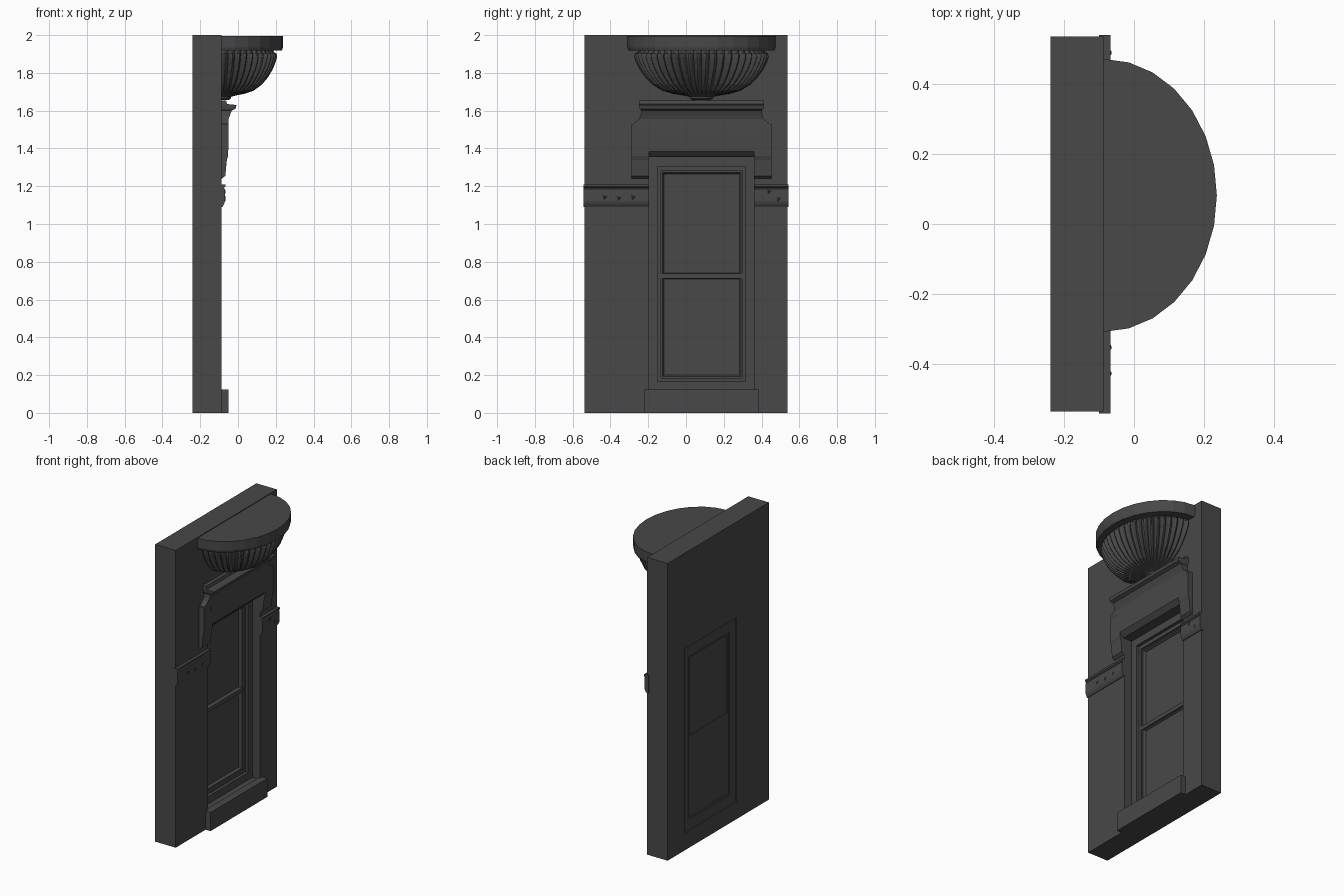
import bpy, bmesh, math

if "Cube" in bpy.data.objects:
    bpy.data.objects.remove(bpy.data.objects["Cube"])

CY = 0.082          # centre line of the window and balcony
BACK, FACE = -0.24, -0.087

# Dark grey stone
stone = bpy.data.materials.new("dark_stone")
stone.diffuse_color = (0.065, 0.065, 0.065, 1)
stone.use_nodes = True
stone.node_tree.nodes["Principled BSDF"].inputs["Base Color"].default_value = stone.diffuse_color


def finish(name, bm):
    bmesh.ops.remove_doubles(bm, verts=bm.verts, dist=1e-5)
    bmesh.ops.recalc_face_normals(bm, faces=bm.faces)
    me = bpy.data.meshes.new(name)
    bm.to_mesh(me)
    bm.free()
    me.materials.append(stone)
    ob = bpy.data.objects.new(name, me)
    bpy.context.collection.objects.link(ob)
    return ob


def loft(name, loops, caps=True, closed=False):
    """Skin a list of equal-length closed loops."""
    bm = bmesh.new()
    rings = [[bm.verts.new(p) for p in lp] for lp in loops]
    n = len(rings[0])
    pairs = list(zip(rings, rings[1:]))
    if closed:
        pairs.append((rings[-1], rings[0]))
    for a, b in pairs:
        for i in range(n):
            j = (i + 1) % n
            bm.faces.new((a[i], a[j], b[j], b[i]))
    if caps and not closed:
        bm.faces.new(rings[0])
        bm.faces.new(rings[-1])
    return finish(name, bm)


def upright(x, y0, y1, z0, z1):
    return [(x, y0, z0), (x, y1, z0), (x, y1, z1), (x, y0, z1)]


def flat(z, y0, y1, front, back=-0.1):
    return [(back, y0, z), (front, y0, z), (front, y1, z), (back, y1, z)]


def box(name, x0, x1, y0, y1, z0, z1):
    return loft(name, [upright(x0, y0, y1, z0, z1), upright(x1, y0, y1, z0, z1)])


# Wall slab with a window opening
opening = (-0.195, 0.36, 0.115, 1.355)
slab = (-0.538, 0.538, 0, 2)
loft("wall", [upright(BACK, *slab), upright(FACE, *slab),
              upright(FACE, *opening), upright(BACK, *opening)], closed=True)

# Stepped window frame, a closed section run around the opening
step = (-0.15, 0.315, 0.165, 1.305)
inner = (-0.132, 0.298, 0.185, 1.28)
loft("window_frame", [upright(-0.232, *opening), upright(-0.145, *opening),
                      upright(-0.145, *step), upright(-0.165, *step),
                      upright(-0.165, *inner), upright(-0.232, *inner)], closed=True)

# Two sashes with bevelled rims, and glass
for label, z0, z1 in (("lower", 0.185, 0.725), ("upper", 0.725, 1.28)):
    def rim(x, d):
        return upright(x, -0.132 + d, 0.298 - d, z0 + d, z1 - d)
    loft(label + "_sash", [rim(-0.225, 0), rim(-0.175, 0), rim(-0.175, 0.008),
                           rim(-0.19, 0.016), rim(-0.225, 0.016)], closed=True)
    back = -0.224 if label == "lower" else -0.219
    box(label + "_glass", back, -0.194, -0.12, 0.286, z0 + 0.01, z1 - 0.01)
box("meeting_rail", -0.215, -0.168, -0.132, 0.298, 0.712, 0.738)

# Sill block
box("sill", -0.1, -0.05, -0.22, 0.385, 0, 0.125)

# Lintel: slab, hanging ears and moulded crown
loft("lintel", [flat(z, CY - w, CY + w, x) for z, w, x in
                ((1.355, 0.30, -0.08), (1.365, 0.30, -0.07), (1.385, 0.30, -0.052),
                 (1.5, 0.30, -0.05), (1.53, 0.30, -0.05))])
for side, label in ((-1, "left"), (1, "right")):
    loft(label + "_lintel_ear",
         [flat(z, CY + side * 0.278, CY + side * 0.37, x) for z, x in
          ((1.24, -0.085), (1.255, -0.067), (1.34, -0.059), (1.36, -0.052), (1.53, -0.05))])
loft("lintel_crown", [flat(z, CY - w, CY + w, x) for z, w, x in
                      ((1.515, 0.37, -0.05), (1.53, 0.362, -0.05), (1.555, 0.33, -0.05),
                       (1.575, 0.322, -0.043), (1.6, 0.32, -0.033), (1.61, 0.327, -0.013),
                       (1.63, 0.33, -0.008), (1.635, 0.33, -0.058), (1.655, 0.33, -0.063))])

# Horizontal string course on both sides of the window
band = ((1.09, -0.083), (1.105, -0.074), (1.12, -0.069), (1.185, -0.069),
        (1.19, -0.076), (1.198, -0.067), (1.21, -0.067))
for label, y0, y1 in (("left", -0.543, -0.195), ("right", 0.36, 0.542)):
    loft(label + "_string_course", [flat(z, y0, y1, x) for z, x in band])

# Small chips on the string course
for k, (y, z) in enumerate(((-0.43, 1.14), (-0.355, 1.135), (-0.28, 1.14),
                            (0.44, 1.17), (0.49, 1.13))):
    tri = [(y + 0.018 * math.cos(a), z + 0.018 * math.sin(a)) for a in (0.4, 2.2, 4.4)]
    loft("chip_%d" % k, [[(-0.072, *p) for p in tri],
                         [(-0.065, y + (p[0] - y) * 0.3, z + (p[1] - z) * 0.3) for p in tri]])


def half_ring(z, ry, count, ripple=0.0, ribs=24):
    """Half ellipse standing out of the wall, optionally fluted."""
    pts = []
    for i in range(count + 1):
        t = i / count
        a = math.pi * (t - 0.5)
        r = ry * (1 - ripple * (1 - abs(math.sin(math.pi * ribs * t))))
        pts.append((FACE + 0.83 * r * math.cos(a), CY + r * math.sin(a), z))
    return pts


# Balcony slab, low-sided half disc
loft("balcony_slab", [half_ring(1.918, 0.385, 14), half_ring(1.935, 0.391, 14),
                      half_ring(1.995, 0.391, 14)])

# Fluted bowl under the balcony
bowl = ((1.656, 0.045, 0), (1.664, 0.06, 0), (1.674, 0.062, 0), (1.68, 0.09, 0.02),
        (1.69, 0.15, 0.07), (1.706, 0.205, 0.09), (1.738, 0.258, 0.10), (1.775, 0.295, 0.10),
        (1.815, 0.325, 0.10), (1.855, 0.345, 0.10), (1.885, 0.355, 0.10),
        (1.902, 0.352, 0.09), (1.91, 0.335, 0.04), (1.92, 0.33, 0.03))
loft("balcony_bowl", [half_ring(z, r, 144, w) for z, r, w in bowl])
